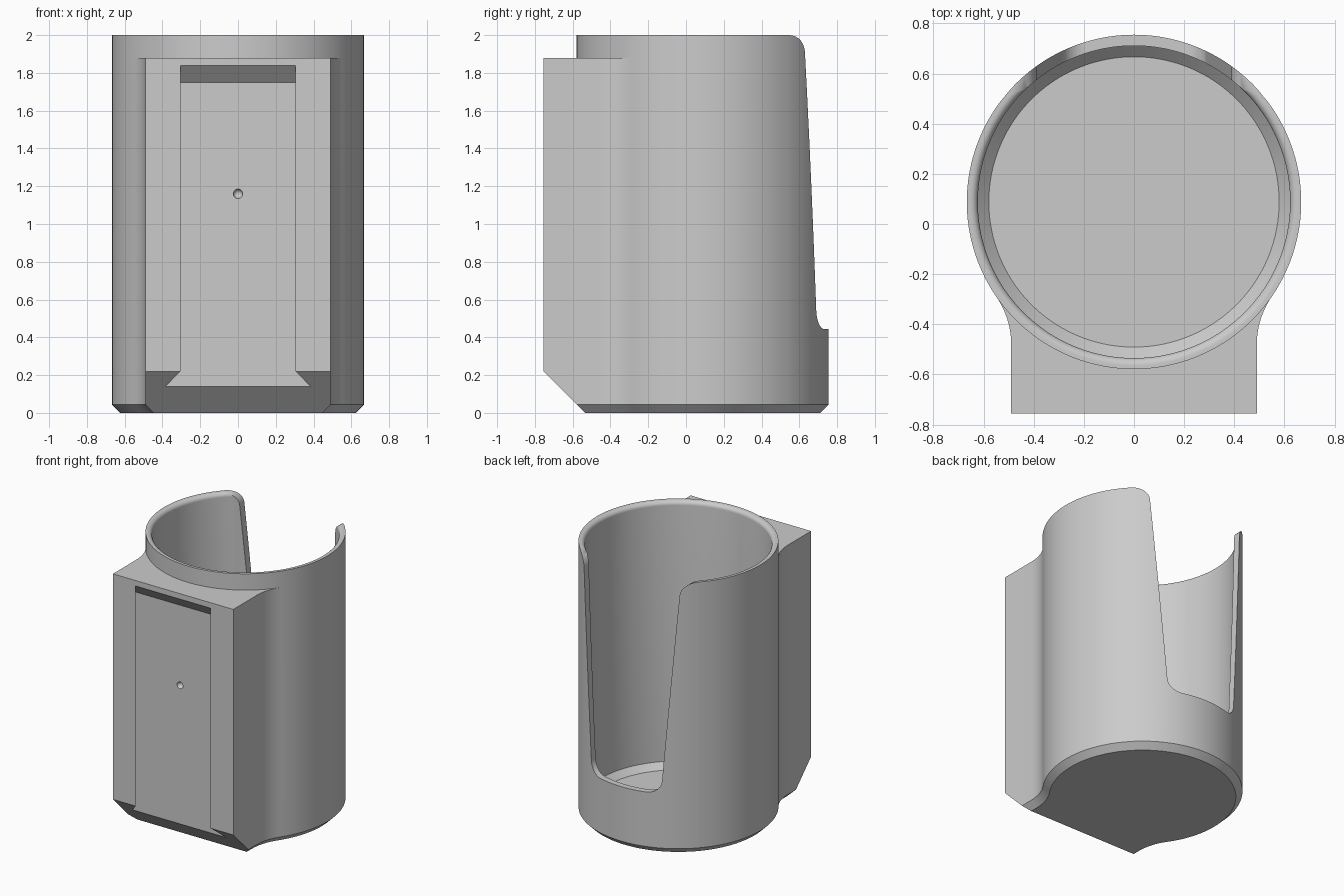
import bpy, bmesh
from math import pi, sin, cos, asin, acos, atan2, ceil, sqrt
from mathutils import Vector

cube = bpy.data.objects.get("Cube")
if cube:
    bpy.data.objects.remove(cube, do_unlink=True)

CY, R, BEV = 0.088, 0.667, 0.044      # cup axis, outer radius, chamfer and wall
HALF, FRONT, LEDGE, TOP = 0.49, -0.755, 1.88, 2.0
MOUTH, DEPTH = 0.305, 0.08            # dovetail channel half width and depth
FIL, LIP = 0.333, 0.03                # block blend and inner rim rounding
INNER = R - BEV
TILT = asin(sqrt((R + FIL) ** 2 - (HALF + FIL) ** 2) / (R + FIL))

grey = bpy.data.materials.new("light grey")
grey.use_nodes = True
grey.diffuse_color = (0.6, 0.6, 0.6, 1)
grey.node_tree.nodes["Principled BSDF"].inputs["Base Color"].default_value = (0.6, 0.6, 0.6, 1)


def make_object(name, bm):
    bmesh.ops.recalc_face_normals(bm, faces=bm.faces[:])
    mesh = bpy.data.meshes.new(name)
    bm.to_mesh(mesh)
    bm.free()
    mesh.materials.append(grey)
    obj = bpy.data.objects.new(name, mesh)
    bpy.context.collection.objects.link(obj)
    return obj


def ring(bm, points, z):
    return [bm.verts.new((x, y, z)) for x, y in points]


def bridge(bm, low, high, closed=True):
    n = len(low)
    for i in range(n if closed else n - 1):
        j = (i + 1) % n
        bm.faces.new((low[i], low[j], high[j], high[i]))


def steps(a, b, n):
    return [a + (b - a) * i / n for i in range(n + 1)]


def rounded(before, corner, after, r, n=10):
    """Points of a fillet arc in a corner."""
    p = Vector(corner)
    d1, d2 = (Vector(before) - p).normalized(), (Vector(after) - p).normalized()
    half = d1.angle(d2) / 2
    reach = r * cos(half) / sin(half)
    centre = p + (d1 + d2).normalized() * r / sin(half)
    s, e = p + d1 * reach - centre, p + d2 * reach - centre
    return [centre + s.lerp(e, i / n).normalized() * r for i in range(n + 1)]


# Edge of the tapered finger opening, from its middle out to the rim
foot, head = (0.281, 0.445), (0.396, TOP)
corners = [Vector((0, 0.445))]
corners += rounded((0, 0.445), foot, head, 0.1) + rounded(foot, head, (1, TOP), 0.1)
edge = [corners[0]]
for a, b in zip(corners, corners[1:]):
    n = ceil((b.x - a.x) / 0.02)
    edge += [a.lerp(b, i / n) for i in range(1, n + 1)]

# Wall columns as (angle, fixed x, top height), counter-clockwise
sides = steps(-TILT, acos(edge[-1].x / INNER) - 0.03, 30)
gap = [(None, p.x, p.y) for p in edge[::-1]] + [(None, -p.x, p.y) for p in edge[1:]]
back_cols = ([(a, None, TOP) for a in sides] + gap
             + [(pi - a, None, TOP) for a in sides[::-1]])
front_cols = [(a, None, TOP) for a in steps(pi + TILT, 2 * pi - TILT, 48)[1:-1]]


def spot(col, r):
    """Place a wall column at radius r; the opening is cut straight through."""
    angle, x, _ = col
    reach = max(r, INNER)
    if x is None:
        px, py = reach * cos(angle), reach * sin(angle)
    else:
        px, py = x, sqrt(reach ** 2 - x ** 2)
    return px * r / reach, CY + py * r / reach


def block_outline(inset):
    """Blended mount block with the dovetail channel in its front."""
    cy, r = CY - (R + FIL) * sin(TILT), FIL + inset
    half = [(HALF + FIL - r * cos(t), cy + r * sin(t)) for t in steps(TILT, 0, 14)][1:]
    half += [(HALF - inset, FRONT), (MOUTH, FRONT), (MOUTH + DEPTH, FRONT + DEPTH)]
    return [(-x, y) for x, y in half] + half[::-1]


# Outer body: chamfered base, walls, mount block, ledge and collar
bm = bmesh.new()
count = len(back_cols)
base = ring(bm, [spot(c, INNER) for c in back_cols] + block_outline(BEV), 0)
skirt = ring(bm, [spot(c, R) for c in back_cols] + block_outline(0), BEV)
bm.faces.new(base)
bridge(bm, base, skirt)
tops = [bm.verts.new((*spot(c, R), c[2])) for c in back_cols + front_cols]
right, left = ring(bm, [spot(back_cols[0], R), spot(back_cols[-1], R)], LEDGE)
chains = [[skirt[i], tops[i]] for i in range(count)]
chains[0].insert(1, right)
chains[-1].insert(1, left)
for a, b in zip(chains, chains[1:]):
    bm.faces.new(a + b[::-1])
block = [left] + ring(bm, block_outline(0), LEDGE) + [right]
collar = [left] + ring(bm, [spot(c, R) for c in front_cols], LEDGE) + [right]
bridge(bm, skirt[count - 1:] + skirt[:1], block, closed=False)
bridge(bm, collar, tops[count - 1:] + tops[:1], closed=False)
bm.faces.new(block + collar[-2:0:-1])


# Cavity: flat floor, chamfer, wall and rounded inner rim
def lip_radius(z):
    rise = max(0, z - TOP + LIP)
    return INNER + LIP - sqrt(max(0, LIP ** 2 - rise ** 2))


columns = back_cols + front_cols
floor = ring(bm, [spot(c, INNER - BEV) for c in columns], BEV)
rows = [floor, ring(bm, [spot(c, INNER) for c in columns], 2 * BEV)]
for t in steps(0, pi / 2, 8):
    heights = [min(TOP - LIP + LIP * sin(t), c[2]) for c in columns]
    rows.append([bm.verts.new((*spot(c, lip_radius(z)), z)) for c, z in zip(columns, heights)])
for low, high in zip(rows, rows[1:] + [tops]):
    bridge(bm, low, high)
bm.faces.new(floor)
bmesh.ops.remove_doubles(bm, verts=bm.verts[:], dist=1e-5)

# Sloping underside of the mount block
bmesh.ops.bisect_plane(bm, geom=bm.verts[:] + bm.edges[:] + bm.faces[:], dist=1e-5,
                       plane_co=(0, CY - INNER, 0), plane_no=Vector((0, -1, -1)).normalized(),
                       clear_outer=True)
bmesh.ops.holes_fill(bm, edges=[e for e in bm.edges if e.is_boundary], sides=0)

# Small locking dimple sunk into the channel wall
middle = Vector((0, FRONT + DEPTH, 1))
wall = min(bm.faces, key=lambda f: (f.calc_center_median() - middle).length)
bl, br, tr, tl = sorted(wall.verts, key=lambda v: atan2(v.co.z - 1, v.co.x))
bm.faces.remove(wall)
bowl = []
for p in steps(0, 1.3, 5):
    r, y = 0.025 * cos(p), middle.y + 0.025 * sin(p)
    bowl.append([bm.verts.new((r * cos(a), y, 1.16 + r * sin(a)))
                 for a in steps(-pi / 2, 3 * pi / 2, 24)[:-1]])
mouth = bowl[0]
bm.faces.new([br, tr] + mouth[12::-1])
bm.faces.new([tl, bl, mouth[0]] + mouth[:11:-1])
bm.faces.new((tr, tl, mouth[12]))
bm.faces.new((bl, br, mouth[0]))
for outer, inner in zip(bowl, bowl[1:]):
    bridge(bm, outer, inner)
bm.faces.new(bowl[-1])
body = make_object("cup_holder", bm)

# Sloping stop that closes the top of the channel
bm = bmesh.new()
ends = []
for depth, z in ((0, 1.84), (DEPTH, 1.75)):
    w = MOUTH + depth
    ends.append([bm.verts.new((x, FRONT + depth, h))
                 for x, h in ((-w, z), (w, z), (w, LEDGE), (-w, LEDGE))])
    bm.faces.new(ends[-1])
bridge(bm, *ends)
make_object("channel_stop", bm)

# Smooth the curved walls, keeping real edges sharp
bpy.ops.object.select_all(action='DESELECT')
body.select_set(True)
bpy.context.view_layer.objects.active = body
bpy.ops.object.shade_smooth_by_angle(angle=pi / 6)
